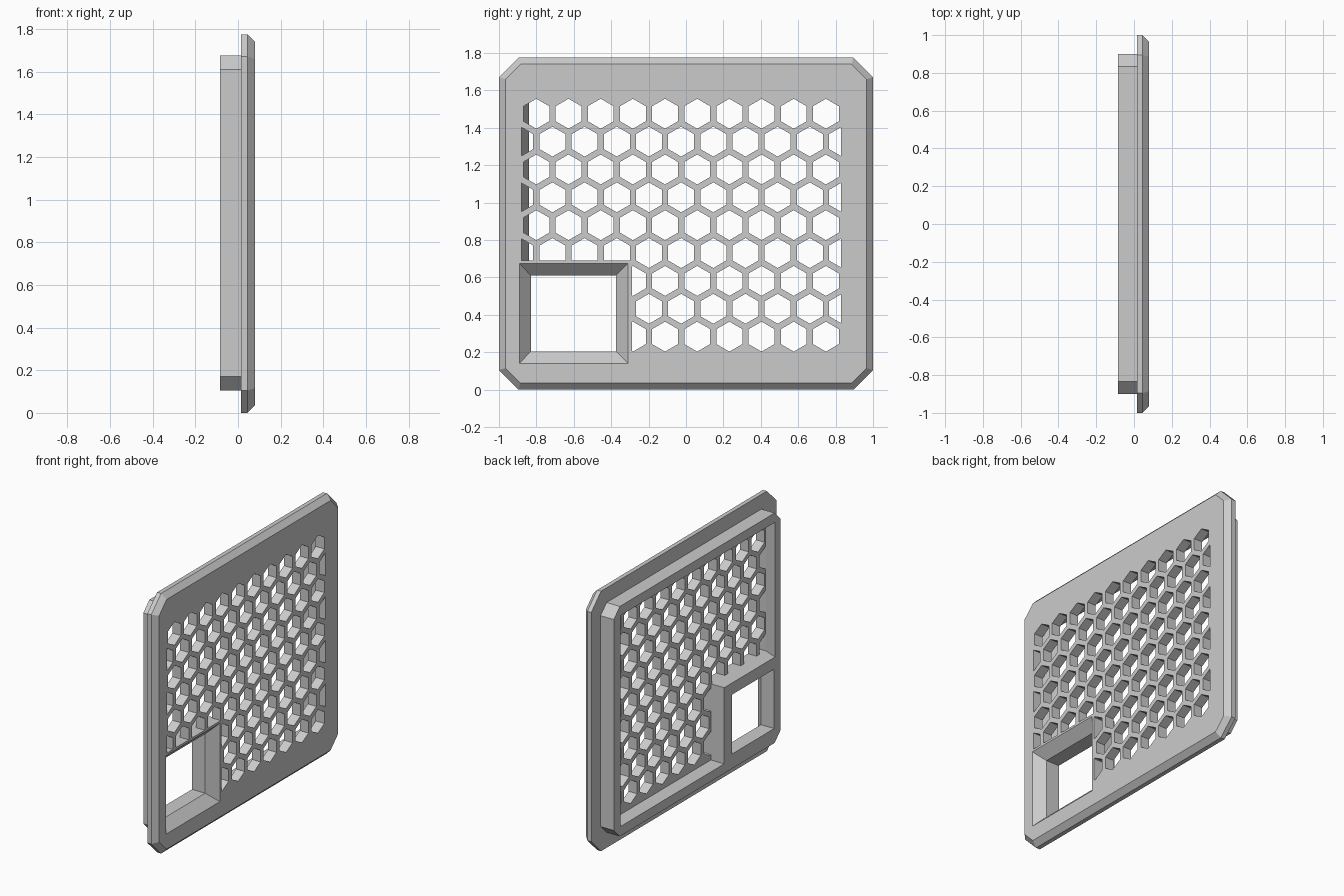
import bpy, bmesh, math
from mathutils import Vector

if "Cube" in bpy.data.objects:
    bpy.data.objects.remove(bpy.data.objects["Cube"], do_unlink=True)

grey = bpy.data.materials.new("plain grey")
grey.use_nodes = True
colour = (0.6, 0.6, 0.6, 1)
grey.diffuse_color = colour
grey.node_tree.nodes["Principled BSDF"].inputs["Base Color"].default_value = colour

# Depths of the front face, bevel edge, plate back and rim back
FRONT, EDGE, BACK, REAR = 0.08, 0.045, 0.015, -0.085
# Limits of the perforated area and of the window box
LEFT, RIGHT, BOX_Y, BOX_Z = -0.88, 0.83, -0.29, 0.69


def finish(bm, name):
    bmesh.ops.recalc_face_normals(bm, faces=bm.faces[:])
    mesh = bpy.data.meshes.new(name)
    bm.to_mesh(mesh)
    bm.free()
    mesh.materials.append(grey)
    obj = bpy.data.objects.new(name, mesh)
    bpy.context.collection.objects.link(obj)
    return obj


def loft(name, sections):
    """Closed solid through (x, outline) sections."""
    bm = bmesh.new()
    loops = [[bm.verts.new((x, y, z)) for y, z in pts] for x, pts in sections]
    n = len(loops[0])
    for a, b in zip(loops, loops[1:]):
        for i in range(n):
            j = (i + 1) % n
            bm.faces.new((a[i], a[j], b[j], b[i]))
    bm.faces.new(loops[0])
    bm.faces.new(loops[-1])
    return finish(bm, name)


def rect(y0, y1, z0, z1):
    return [(y0, z0), (y1, z0), (y1, z1), (y0, z1)]


def octagon(y, z0, z1, c):
    return [(-y + c, z0), (y - c, z0), (y, z0 + c), (y, z1 - c),
            (y - c, z1), (-y + c, z1), (-y, z1 - c), (-y, z0 + c)]


def pocket_outline(left):
    return [(BOX_Y, 0.17), (RIGHT, 0.17), (RIGHT, 1.61),
            (left, 1.61), (left, BOX_Z), (BOX_Y, BOX_Z)]


# Bevelled plate with the rim stepped in behind it
panel = loft("vent_panel", [
    (FRONT, octagon(0.965, 0.035, 1.74, 0.08)),
    (EDGE, octagon(1.0, 0, 1.775, 0.105)),
    (BACK, octagon(1.0, 0, 1.775, 0.105)),
    (BACK, octagon(0.9, 0.105, 1.675, 0.065)),
    (REAR, octagon(0.9, 0.105, 1.675, 0.065))])

# Recess behind the plate, leaving the rim and the window box
pocket = loft("pocket_cutter", [
    (BACK, pocket_outline(LEFT)),
    (REAR, pocket_outline(-0.84)),
    (REAR - 0.05, pocket_outline(-0.84))])

# Window that narrows through the plate, then runs straight
wide, narrow = rect(-0.89, -0.31, 0.14, 0.675), rect(-0.83, -0.375, 0.205, 0.61)
window = loft("window_cutter", [
    (FRONT + 0.05, wide), (FRONT, wide), (BACK, narrow), (REAR - 0.05, narrow)])


def honeycomb():
    """Hexagonal holes trimmed to the perforated area."""
    bm = bmesh.new()
    pitch, radius = 0.172, 0.08
    for row in range(9):
        z = 1.475 - row * pitch * math.sqrt(0.75)
        for col in range(11):
            y = -0.8 + (col - 0.5 * (row % 2)) * pitch
            if row % 2 == 0 and col == 10:
                continue
            if z < BOX_Z and y < BOX_Y - 0.02:
                continue
            bm.faces.new([bm.verts.new((0, y + radius * math.sin(k * math.pi / 3),
                                        z + radius * math.cos(k * math.pi / 3)))
                          for k in range(6)])

    def trim(point, normal, test):
        faces = [f for f in bm.faces if test(f.calc_center_median())]
        geom = set(faces)
        for f in faces:
            geom.update(f.verts)
            geom.update(f.edges)
        bmesh.ops.bisect_plane(bm, geom=list(geom), plane_co=point,
                               plane_no=normal, clear_outer=True)

    trim((0, LEFT, 0), (0, -1, 0), lambda c: True)
    trim((0, RIGHT, 0), (0, 1, 0), lambda c: True)
    trim((0, 0, BOX_Z), (0, 0, -1), lambda c: c.y < BOX_Y)
    trim((0, BOX_Y, 0), (0, -1, 0), lambda c: c.z < BOX_Z)
    bmesh.ops.translate(bm, verts=bm.verts[:], vec=Vector((FRONT + 0.05, 0, 0)))
    made = bmesh.ops.extrude_face_region(bm, geom=bm.faces[:], use_keep_orig=True)
    new = [v for v in made["geom"] if isinstance(v, bmesh.types.BMVert)]
    # Stop just behind the plate, inside the recess
    bmesh.ops.translate(bm, verts=new, vec=Vector((BACK - FRONT - 0.052, 0, 0)))
    return finish(bm, "honeycomb_cutter")


# Cut the recess, window and holes, then keep the plain result
cutters = [pocket, window, honeycomb()]
for cutter in cutters:
    cutter.hide_render = True
    mod = panel.modifiers.new(cutter.name, "BOOLEAN")
    mod.operation = "DIFFERENCE"
    mod.solver = "EXACT"
    mod.object = cutter
bpy.context.view_layer.update()
graph = bpy.context.evaluated_depsgraph_get()
panel_mesh = bpy.data.meshes.new_from_object(panel.evaluated_get(graph))
panel.modifiers.clear()
panel.data = panel_mesh
for cutter in cutters:
    bpy.data.objects.remove(cutter, do_unlink=True)
